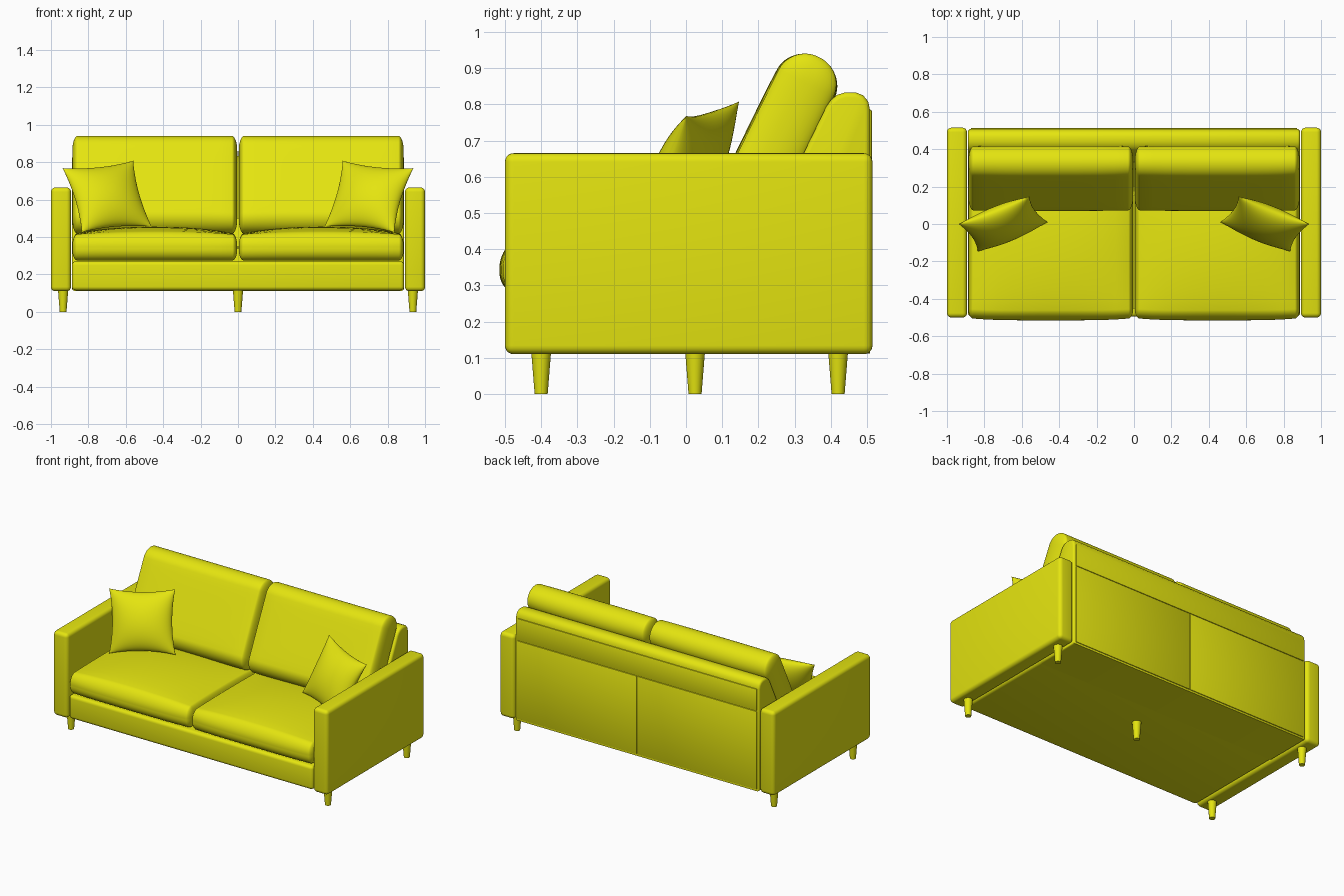
import bpy, bmesh, math
from mathutils import Vector, Matrix

if "Cube" in bpy.data.objects:
    bpy.data.objects.remove(bpy.data.objects["Cube"])

fabric = bpy.data.materials.new("yellow fabric")
fabric.diffuse_color = (0.78, 0.78, 0.005, 1)
fabric.use_nodes = True
fabric.node_tree.nodes["Principled BSDF"].inputs["Base Color"].default_value = fabric.diffuse_color


def finish(name, bm, angle=40):
    bmesh.ops.recalc_face_normals(bm, faces=bm.faces)
    me = bpy.data.meshes.new(name)
    bm.to_mesh(me)
    bm.free()
    me.materials.append(fabric)
    ob = bpy.data.objects.new(name, me)
    bpy.context.collection.objects.link(ob)
    bpy.ops.object.select_all(action='DESELECT')
    ob.select_set(True)
    bpy.context.view_layer.objects.active = ob
    bpy.ops.object.shade_smooth_by_angle(angle=math.radians(angle))
    return ob


def box(name, lo, hi, r, seg=4):
    """Box between two corners with rounded edges."""
    bm = bmesh.new()
    bmesh.ops.create_cube(bm, size=1)
    for v in bm.verts:
        v.co = Vector([(a + b) / 2 + c * (b - a) for a, b, c in zip(lo, hi, v.co)])
    bmesh.ops.bevel(bm, geom=bm.edges[:], offset=r, segments=seg, profile=0.5, affect='EDGES')
    return finish(name, bm)


def cushion(name, size, radii, bulge, matrix):
    """Box with elliptical edge rounding per axis, then puffed by bulge(u, v, w)."""
    edge, mid = 6, 12
    n = 2 * edge + mid

    def tick(c, h, r):
        i = round((c + 1) / 2 * n)
        j = min(i, n - i)
        if j < edge:                              # inside the rounded border
            t = -h + r * (1 - math.tan(math.pi / 4 * (1 - j / edge)))
            return t if i == j else -t
        return (h - r) * (2 * (i - edge) / mid - 1)

    bm = bmesh.new()
    bmesh.ops.create_cube(bm, size=2)
    bmesh.ops.subdivide_edges(bm, edges=bm.edges[:], cuts=n - 1, use_grid_fill=True)
    for v in bm.verts:
        core, d = Vector(), Vector()
        for k in range(3):
            h, r = size[k] / 2, radii[k]
            t = -h if v.co[k] < -0.999 else h if v.co[k] > 0.999 else tick(v.co[k], h, r)
            core[k] = max(-(h - r), min(h - r, t))
            d[k] = (t - core[k]) / r
        d.normalize()
        p = Vector([core[k] + d[k] * radii[k] for k in range(3)])
        u = [max(-1, min(1, 2 * p[k] / size[k])) for k in range(3)]
        v.co = matrix @ (p + Vector(bulge(*u)))
    return finish(name, bm, 60)


def pillow(name, corners, thick):
    """Pinched square pillow spanned by top-inner, top-outer, bottom-inner, bottom-outer."""
    ti, to, bi, bo = [Vector(c) for c in corners]
    normal = (to - ti).cross(ti - bi).normalized()
    bm = bmesh.new()
    for side in (-1, 1):
        new = bmesh.ops.create_grid(bm, x_segments=28, y_segments=28, size=1)["verts"]
        for v in new:
            u, w = math.sin(v.co.x * math.pi / 2), math.sin(v.co.y * math.pi / 2)
            puff = (max(0, 1 - u * u) * max(0, 1 - w * w)) ** 0.55
            a = (u * (1 - 0.10 * (1 - w * w)) + 1) / 2
            b = (w * (1 - 0.10 * (1 - u * u)) + 1) / 2
            base = bi.lerp(bo, a).lerp(ti.lerp(to, a), b)
            v.co = base + normal * side * thick * puff
    bmesh.ops.remove_doubles(bm, verts=bm.verts[:], dist=0.0004)
    return finish(name, bm, 60)


def leg(name, x, y):
    bm = bmesh.new()
    bmesh.ops.create_cone(bm, cap_ends=True, segments=24, radius1=0.018, radius2=0.028,
                          depth=0.125, matrix=Matrix.Translation((x, y, 0.0625)))
    return finish(name, bm)


# Base under the seat
box("base", (-0.888, -0.495, 0.115), (0.888, 0.49, 0.27), 0.02)

# Back frame: leaning profile with a rounded top, extruded across the width
profile = [(0.508, 0.112), (0.508, 0.785), (0.503, 0.808), (0.489, 0.825), (0.468, 0.833),
           (0.44, 0.833), (0.417, 0.826), (0.4, 0.812), (0.388, 0.795),
           (0.32, 0.655), (0.2, 0.41), (0.2, 0.112)]
bm = bmesh.new()
cap = bm.faces.new([bm.verts.new((-0.888, y, z)) for y, z in profile])
new = bmesh.ops.extrude_face_region(bm, geom=[cap])["geom"]
bmesh.ops.translate(bm, vec=(1.776, 0, 0), verts=[g for g in new if isinstance(g, bmesh.types.BMVert)])
rim = [e for e in bm.edges if abs(e.verts[0].co.x - e.verts[1].co.x) < 1e-6]
bmesh.ops.bevel(bm, geom=rim, offset=0.014, segments=3, profile=0.5, affect='EDGES')
finish("back_frame", bm)

# Sewn panels on the rear, leaving thin seams between them
for s, side in ((-1, "left"), (1, "right")):
    x0, x1 = sorted((s * 0.0015, s * 0.872))
    box(f"rear_panel_{side}", (x0, 0.500, 0.125), (x1, 0.513, 0.638), 0.003, 2)
box("rear_panel_top", (-0.872, 0.500, 0.641), (0.872, 0.513, 0.785), 0.004, 2)

# Parts repeated on both sides
lean = Matrix.Rotation(-math.radians(26), 4, 'X')
for s, side in ((-1, "left"), (1, "right")):
    x0, x1 = sorted((s * 0.893, s * 1.0))
    box(f"arm_{side}", (x0, -0.5, 0.11), (x1, 0.515, 0.665), 0.024, 5)

    # Seat cushion: crowned top, softly bowed front
    cushion(f"seat_cushion_{side}", (0.882, 0.75, 0.135), (0.025, 0.05, 0.06),
            lambda u, v, w: (0, -0.012 * (1 - u ** 4) * max(0, -v) ** 3,
                             0.045 * max(0, w) * (1 - u * u) ** 0.7 * (1 - v * v) ** 0.6),
            Matrix.Translation((s * 0.445, -0.128, 0.343)))

    # Back cushion: rounded top, leaning backwards
    cushion(f"back_cushion_{side}", (0.882, 0.166, 0.56), (0.028, 0.08, 0.08),
            lambda u, v, w: (0, 0.008 * v * (1 - u ** 4) * (1 - w ** 4), 0),
            Matrix.Translation((s * 0.445, 0.33, 0.855)) @ lean
            @ Matrix.Translation((0, 0, 0.084 - 0.28)))

    # Throw pillow resting in the corner
    pillow(f"throw_pillow_{side}", [(s * 0.56, 0.147, 0.808), (s * 0.938, 0.0, 0.768),
                                    (s * 0.462, 0.01, 0.455), (s * 0.835, -0.147, 0.425)], 0.078)

    leg(f"front_leg_{side}", s * 0.935, -0.40)
    leg(f"rear_leg_{side}", s * 0.935, 0.42)

leg("centre_leg", 0, 0.025)
